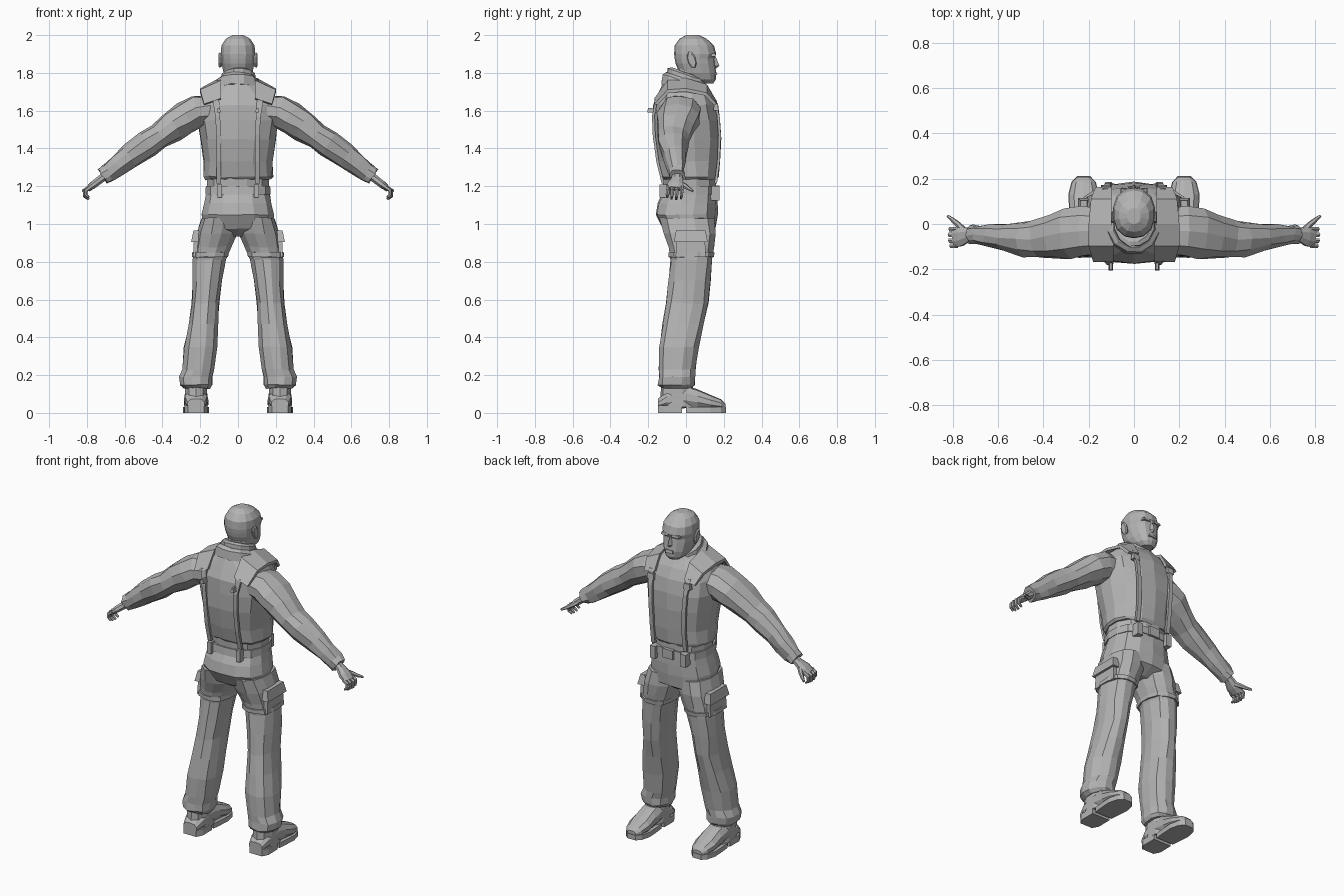
import bpy, bmesh, math, random
from mathutils import Vector

random.seed(4)
GREY = bpy.data.materials.new("plain_grey")
GREY.diffuse_color = (0.45, 0.45, 0.45, 1)


def loft(name, sections, mirror=False, jitter=0.0):
    """Skin a list of equal-length point loops, cap both ends."""
    bm = bmesh.new()
    loops = []
    for sec in sections:
        loops.append([bm.verts.new(Vector(p) + Vector([random.uniform(-jitter, jitter) for _ in range(3)]))
                      for p in sec])
    n = len(loops[0])
    for a, b in zip(loops, loops[1:]):
        for i in range(n):
            j = (i + 1) % n
            bm.faces.new((a[i], a[j], b[j], b[i]))
    bm.faces.new(loops[0][::-1])
    bm.faces.new(loops[-1])
    bmesh.ops.recalc_face_normals(bm, faces=bm.faces)
    me = bpy.data.meshes.new(name)
    bm.to_mesh(me)
    bm.free()
    me.materials.append(GREY)
    ob = bpy.data.objects.new(name, me)
    bpy.context.collection.objects.link(ob)
    if mirror:
        ob.modifiers.new("mirror", "MIRROR").use_mirror_merge = False
    return ob


def oval(n, power):
    """Unit superellipse points."""
    for i in range(n):
        a = 2 * math.pi * (i + 0.5) / n
        c, s = math.cos(a), math.sin(a)
        r = (abs(c) ** power + abs(s) ** power) ** (-1 / power)
        yield c * r, s * r


def ring(z, x0, x1, y0, y1, n=12, power=2.4, tilt=0.0):
    """Horizontal loop filling the given x and y range."""
    cx, cy, rx, ry = (x0 + x1) / 2, (y0 + y1) / 2, (x1 - x0) / 2, (y1 - y0) / 2
    return [(cx + rx * u, cy + ry * v, z + tilt * ry * v) for u, v in oval(n, power)]


def body(name, rows, **kw):
    """Stack of centred rings: z, half width, back y, front y."""
    jitter = kw.pop("jitter", 0.0)
    return loft(name, [ring(z, -h, h, a, b, **kw) for z, h, a, b in rows], jitter=jitter)


def tube(name, rows, n=10, power=2.2, jitter=0.0):
    """Mirrored limb along a path: x, y, z, radius in y, radius across."""
    pts = [Vector(r[:3]) for r in rows]
    secs = []
    for i, r in enumerate(rows):
        d = (pts[min(i + 1, len(pts) - 1)] - pts[max(i - 1, 0)]).normalized()
        ref = Vector((0, 1, 0)) if abs(d.y) < 0.8 else Vector((1, 0, 0))
        up = d.cross(ref).normalized()
        side = up.cross(d)
        secs.append([pts[i] + side * r[3] * u + up * r[4] * v for u, v in oval(n, power)])
    return loft(name, secs, True, jitter)


def box(name, x0, x1, y0, y1, z0, z1, mirror=True, taper=0.0):
    """Block, optionally smaller at the top."""
    def sq(z, t):
        return [(x0 + t, y0 + t, z), (x1 - t, y0 + t, z), (x1 - t, y1 - t, z), (x0 + t, y1 - t, z)]
    return loft(name, [sq(z0, 0), sq(z1, taper)], mirror)


# Head, neck and face
body("head", [(1.745, .035, .06, .145), (1.765, .062, 0, .158), (1.80, .078, -.035, .16),
              (1.85, .088, -.055, .153), (1.875, .09, -.06, .15), (1.90, .093, -.063, .16),
              (1.945, .089, -.06, .148), (1.98, .066, -.035, .11), (2.0, .03, 0, .07)], n=14, power=2.3)
body("neck", [(1.68, .075, -.07, .08), (1.76, .07, -.055, .10), (1.82, .07, -.045, .10)], n=10)
loft("nose", [[(-.006, .145, 1.885), (.006, .145, 1.885), (0, .158, 1.885)],
              [(-.018, .145, 1.835), (.018, .145, 1.835), (0, .177, 1.838)],
              [(-.012, .145, 1.822), (.012, .145, 1.822), (0, .16, 1.824)]])
box("brow", .012, .06, .125, .158, 1.888, 1.902, taper=.003)
box("lips", -.026, .026, .14, .166, 1.79, 1.806, mirror=False, taper=.004)
loft("ear", [[(x, .03 + u * r - .01 * v, 1.868 + v * r * 1.9) for u, v in oval(8, 2)]
             for x, r in ((.08, .016), (.096, .024), (.102, .019))], True)

# Folded collar, high behind and low in front
for name, rows in (("collar_outer", [(1.70, .135, -.135, .13), (1.755, .115, -.125, .115), (1.772, .095, -.105, .10)]),
                   ("collar_inner", [(1.74, .10, -.105, .11), (1.79, .09, -.10, .105), (1.80, .075, -.08, .09)])):
    body(name, rows, n=12, power=2, tilt=-.32, jitter=.003)

# Vest and waist
body("vest", [(1.235, .175, -.12, .16), (1.25, .187, -.135, .17), (1.33, .18, -.155, .18),
              (1.45, .20, -.175, .187), (1.55, .213, -.18, .183), (1.63, .212, -.17, .165),
              (1.69, .185, -.148, .138), (1.735, .13, -.125, .105), (1.765, .085, -.10, .08)],
     n=14, power=2.5, jitter=.005)
body("waist", [(1.14, .165, -.12, .16), (1.25, .168, -.125, .16)], power=2.5)

# Belt with buckle and pouches
body("belt", [(1.155, .173, -.135, .17), (1.20, .172, -.13, .168)], n=14, power=2.6)
box("buckle", -.035, .035, .155, .178, 1.15, 1.205, mirror=False)
box("belt_pouch", .085, .12, .13, .178, 1.125, 1.20)
box("rear_belt_loop", .085, .11, -.14, -.10, 1.14, 1.21)


def strap(name, rows, thick):
    """Mirrored ribbon: x inner, x outer, y, z inner, z outer, outward direction (y, z)."""
    secs = []
    for xi, xo, y, zi, zo, dy, dz in rows:
        secs.append([(xi, y, zi), (xo, y, zo), (xo, y + dy * thick, zo + dz * thick),
                     (xi, y + dy * thick, zi + dz * thick)])
    return loft(name, secs, True)


# Harness over the shoulders
strap("shoulder_pad", [(.10, .17, .145, 1.645, 1.63, 1, .3), (.10, .19, .10, 1.725, 1.68, .6, .8),
                       (.10, .20, .0, 1.755, 1.70, 0, 1), (.09, .20, -.09, 1.745, 1.695, -.4, .9),
                       (.09, .18, -.15, 1.66, 1.63, -1, .3)], .018)
strap("front_strap", [(.095, .12, .15, 1.215, 1.215, 1, 0), (.095, .12, .165, 1.33, 1.33, 1, 0),
                      (.10, .125, .171, 1.47, 1.47, 1, 0), (.105, .13, .164, 1.57, 1.57, 1, 0),
                      (.11, .14, .142, 1.66, 1.66, 1, 0)], .014)
strap("rear_strap", [(.09, .115, -.115, 1.215, 1.215, -1, 0), (.09, .115, -.143, 1.33, 1.33, -1, 0),
                     (.09, .115, -.162, 1.47, 1.47, -1, 0), (.095, .12, -.166, 1.57, 1.57, -1, 0),
                     (.10, .135, -.15, 1.66, 1.66, -1, 0)], .014)
box("rear_strap_end", .092, .112, -.205, -.155, 1.59, 1.615, taper=.004)
box("front_clip", .10, .145, .145, .172, 1.60, 1.635, taper=.004)

# Sleeves
tube("sleeve", [(.13, -.03, 1.605, .10, .08), (.22, -.032, 1.592, .112, .092), (.28, -.04, 1.56, .115, .085),
                (.35, -.052, 1.515, .103, .081), (.42, -.066, 1.465, .088, .069), (.48, -.068, 1.425, .08, .074),
                (.57, -.058, 1.36, .06, .066), (.63, -.052, 1.315, .05, .061), (.685, -.048, 1.272, .044, .051),
                (.715, -.046, 1.25, .042, .044)], jitter=.006)

# Hands with curled fingers and a forward thumb
tube("palm", [(.69, -.045, 1.265, .028, .024), (.73, -.047, 1.235, .032, .022),
              (.765, -.055, 1.208, .046, .021), (.795, -.06, 1.185, .043, .015)], n=8)
for i, (y, s) in enumerate(((-.023, 1.0), (-.048, 1.1), (-.073, 1.05), (-.096, .85))):
    tube(f"finger_{i + 1}", [(.78, y, 1.196, .011, .012), (.78 + .03 * s, y, 1.178, .011, .011),
                             (.782 + .028 * s, y - .002, 1.18 - .03 * s, .009, .009),
                             (.79, y - .004, 1.18 - .045 * s, .006, .006)], n=6)
tube("thumb", [(.75, -.03, 1.215, .016, .014), (.775, -.003, 1.20, .013, .013),
               (.80, .018, 1.185, .010, .010), (.822, .036, 1.175, .006, .006)], n=6)

# Trousers
body("hips", [(.935, .06, -.05, .09), (.975, .185, -.12, .158), (1.05, .193, -.163, .166),
              (1.11, .18, -.15, .168), (1.165, .168, -.125, .165)], n=14, power=2.4, jitter=.003)
LEG = [(.13, .145, .285, -.13, .03), (.15, .135, .305, -.148, .048), (.19, .132, .312, -.146, .05),
       (.23, .128, .292, -.143, .052), (.35, .108, .286, -.143, .068), (.47, .104, .262, -.125, .095),
       (.58, .10, .244, -.104, .122), (.70, .083, .242, -.092, .132), (.81, .062, .24, -.082, .143),
       (.88, .036, .232, -.095, .152), (.95, .006, .222, -.122, .158), (1.03, .01, .194, -.14, .15)]
loft("trouser_leg", [ring(*r, n=12) for r in LEG], True, .004)

# Thigh pocket with a flap
box("thigh_pocket", .195, .238, -.055, .105, .825, .95, taper=.006)
box("pocket_flap", .195, .248, -.065, .115, .905, .965, taper=.012)
loft("thigh_band", [ring(z, .048, .246, -.094, .15) for z in (.825, .85)], True, .003)

# Boots
loft("boot_shaft", [ring(z, .222 - h, .222 + h, a, b, n=10) for z, h, a, b in
                    ((.03, .062, -.145, .06), (.09, .06, -.135, .045), (.18, .06, -.13, .03))], True)
FOOT = [(-.147, .045, .02, .075), (-.10, .06, .02, .12), (0, .06, .025, .145), (.06, .062, .02, .125),
        (.13, .066, .015, .095), (.185, .052, .015, .072), (.208, .028, .018, .05)]
loft("boot_foot", [[(.222 + h * u, y, (a + b) / 2 + (b - a) / 2 * v) for u, v in oval(10, 2.8)]
                   for y, h, a, b in FOOT], True)


def sole(name, rows, top):
    """Flat plate outlined by y, half width."""
    loft(name, [[(.222 - h, y, 0), (.222 + h, y, 0), (.222 + h, y, top), (.222 - h, y, top)]
                for y, h in rows], True)


sole("boot_heel", [(-.147, .042), (-.11, .061), (-.02, .06)], .04)
sole("boot_sole", [(.0, .058), (.06, .064), (.13, .068), (.185, .054), (.212, .028)], .03)
